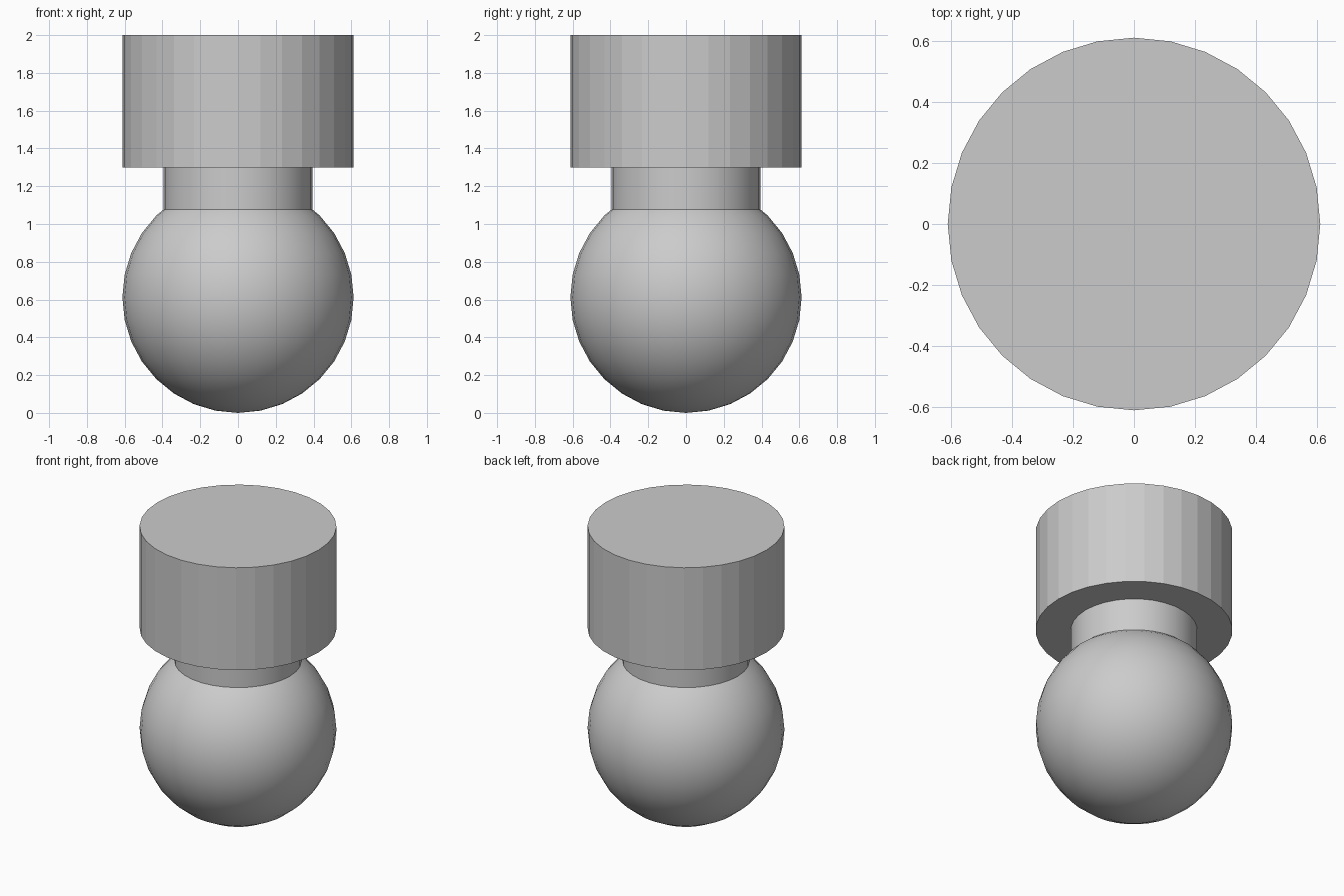
import bpy
import math

if "Cube" in bpy.data.objects:
    bpy.data.objects.remove(bpy.data.objects["Cube"])

R = 0.612        # shared radius of ball and cap
NECK_R = 0.394
SIDES = 32


def cylinder(name, radius, z0, z1):
    bpy.ops.mesh.primitive_cylinder_add(
        vertices=SIDES, radius=radius, depth=z1 - z0, location=(0, 0, (z0 + z1) / 2))
    obj = bpy.context.object
    obj.name = name
    return obj


# Smooth ball at the bottom
bpy.ops.mesh.primitive_uv_sphere_add(
    segments=SIDES, ring_count=16, radius=R, location=(0, 0, R))
bpy.context.object.name = "ball"
bpy.ops.object.shade_smooth()

# Smooth neck, sunk slightly into the ball
cylinder("neck", NECK_R, 1.0, 1.298)
bpy.ops.object.shade_smooth_by_angle(angle=math.radians(30))

# Flat-faceted cylindrical cap
cylinder("cap", R, 1.298, 2.0)
